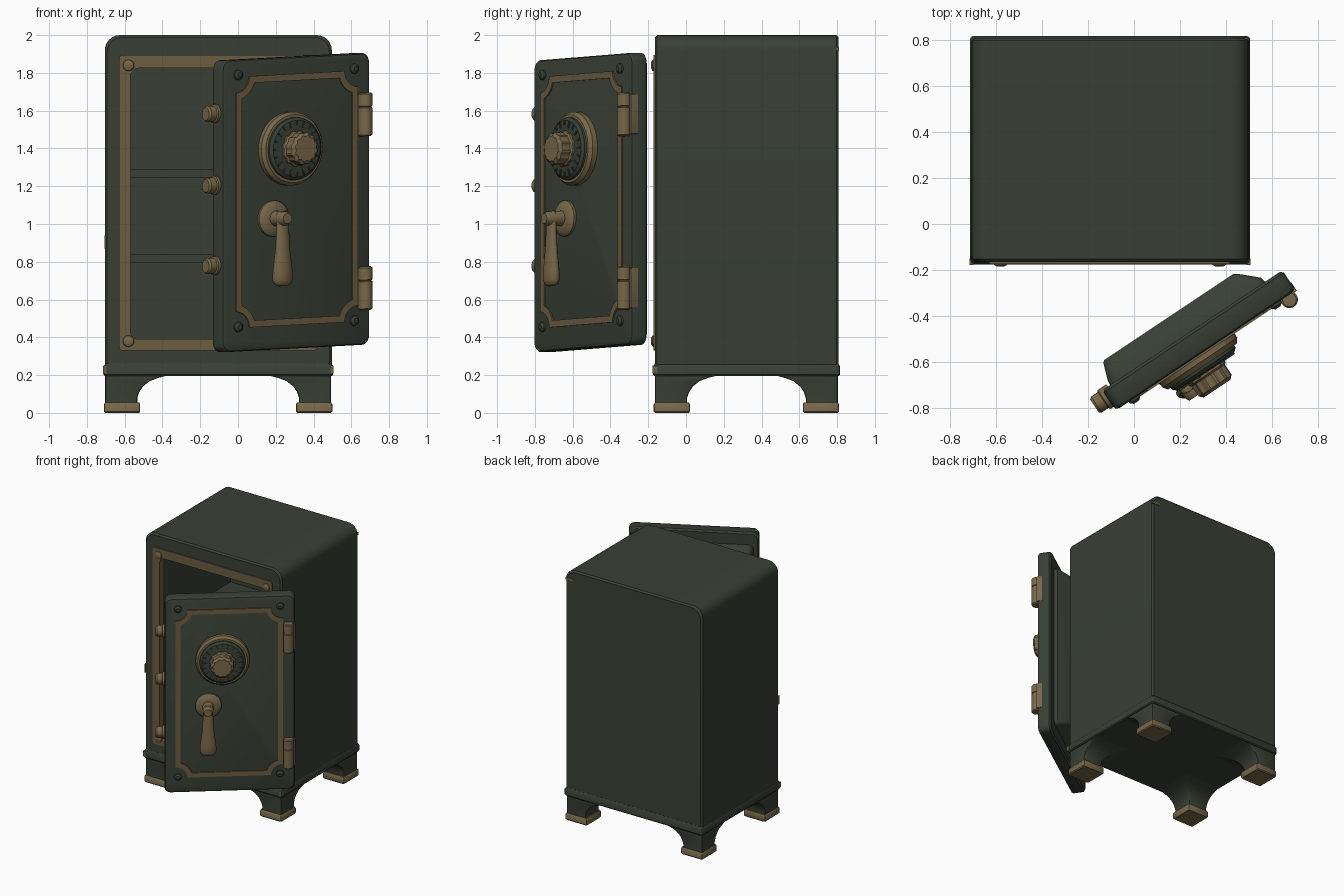
import bpy, bmesh, math
from mathutils import Matrix, Vector

if "Cube" in bpy.data.objects:
    bpy.data.objects.remove(bpy.data.objects["Cube"])


def material(name, rgb):
    m = bpy.data.materials.new(name)
    m.diffuse_color = (*rgb, 1)
    m.use_nodes = True
    m.node_tree.nodes["Principled BSDF"].inputs["Base Color"].default_value = m.diffuse_color
    return m


GREEN = material("dark green paint", (0.040, 0.051, 0.036))
BRASS = material("aged brass", (0.185, 0.137, 0.066))
TRIM = material("dull brass trim", (0.150, 0.110, 0.052))

# Door space: x along the door, y into the door, z up (with a slight sag)
DOOR = Matrix(((0.832, -0.555, 0, -0.08),
               (0.555, 0.832, 0, -0.81),
               (0.045, 0, 1, 0),
               (0, 0, 0, 1)))
WORLD = Matrix.Identity(4)


def loft(name, loops, mat, M=WORLD, wrap=False, angle=35):
    """Skin a list of equal-length loops; cap the ends or join them."""
    bm = bmesh.new()
    rows = [[bm.verts.new(M @ Vector(p)) for p in lp] for lp in loops]
    pairs = list(zip(rows, rows[1:]))
    if wrap:
        pairs.append((rows[-1], rows[0]))
    else:
        bm.faces.new(rows[0])
        bm.faces.new(rows[-1])
    for a, b in pairs:
        for i in range(len(a)):
            j = (i + 1) % len(a)
            bm.faces.new((a[i], a[j], b[j], b[i]))
    bmesh.ops.recalc_face_normals(bm, faces=bm.faces)
    me = bpy.data.meshes.new(name)
    bm.to_mesh(me)
    bm.free()
    me.materials.append(mat)
    me.shade_smooth()
    me.set_sharp_from_angle(angle=math.radians(angle))
    ob = bpy.data.objects.new(name, me)
    bpy.context.collection.objects.link(ob)
    return ob


def rrect(a0, a1, b0, b1, r, rb=None, n=6):
    """Rounded rectangle; rb is the radius of the two lower corners."""
    rb = r if rb is None else rb
    pts = []
    for k, (sx, sy) in enumerate(((1, 1), (-1, 1), (-1, -1), (1, -1))):
        q = r if sy > 0 else rb
        ca = a1 - q if sx > 0 else a0 + q
        cb = b1 - q if sy > 0 else b0 + q
        for i in range(n + 1):
            t = math.pi / 2 * (k + i / n)
            pts.append((ca + q * math.cos(t), cb + q * math.sin(t)))
    return pts


def xz(pts, y):
    return [(a, y, b) for a, b in pts]


def xy(pts, z):
    return [(a, b, z) for a, b in pts]


def box(name, x0, x1, y0, y1, z0, z1, mat, M=WORLD, r=0.004):
    p = rrect(x0, x1, z0, z1, r, n=2)
    return loft(name, [xz(p, y0), xz(p, y1)], mat, M)


def lathe(name, c, axis, profile, mat, M=WORLD, seg=32, flute=0):
    """Turned part: profile is (radius, distance along axis)."""
    ax = Vector(axis)
    e1 = ax.orthogonal().normalized()
    e2 = ax.cross(e1)
    loops = []
    for r, h in profile:
        lp = []
        for i in range(seg):
            t = 2 * math.pi * i / seg
            q = r - (flute if i % 4 > 1 else 0)
            lp.append(Vector(c) + ax * h + e1 * q * math.cos(t) + e2 * q * math.sin(t))
        loops.append(lp)
    return loft(name, loops, mat, M)


OUT = (0, -1, 0)
CX = -0.105

# --- Cabinet: hollow shell made in one skin from back to cavity back
def shell(i, y):
    return xz(rrect(-0.705 + i, 0.497 - i, 0.25 + i, 2.0 - i, 0.08, 0.01), y)


cav = rrect(-0.57, 0.36, 0.39, 1.825, 0.04)
loft("cabinet", [shell(0.012, 0.808), shell(0, 0.796), shell(0, -0.153),
                 shell(0.012, -0.165), xz(cav, -0.165), xz(cav, 0.72)], GREEN)
for z in (0.795, 1.245):
    box("shelf", -0.572, 0.362, 0.02, 0.725, z, z + 0.045, GREEN)

# Brass surround of the opening, with domed studs
fo = rrect(-0.63, 0.42, 0.33, 1.895, 0.02)
fi = rrect(-0.57, 0.36, 0.39, 1.825, 0.045)
loft("opening_trim", [xz(fo, -0.16), xz(fo, -0.173), xz(fi, -0.173), xz(fi, -0.13)],
     TRIM, wrap=True)
for x in (CX - 0.475, CX + 0.475):
    for z in (0.38, 1.84):
        lathe("opening_stud", (x, -0.17, z), OUT,
              [(0.032, 0), (0.028, 0.008), (0.015, 0.015)], BRASS, seg=16)

# --- Base moulding
def base(i, z):
    return xy(rrect(-0.712 + i, 0.504 - i, -0.175 + i, 0.816 - i, 0.015, n=3), z)


loft("base_moulding", [base(0.006, 0.195), base(0, 0.203), base(0, 0.245), base(0.012, 0.265)], GREEN)

# --- Feet: flared legs growing towards the middle, on brass pads
for sx in (-1, 1):
    for sy in (-1, 1):
        def foot(w, z, o=0.0):
            xo, yo = CX + sx * (0.598 + o), 0.32 + sy * (0.484 + o)
            xi, yi = xo - sx * w, yo - sy * w
            return xy(rrect(min(xo, xi), max(xo, xi), min(yo, yi), max(yo, yi), 0.012, n=2), z)
        loft("leg", [foot(0.17, 0.045), foot(0.17, 0.08), foot(0.18, 0.11), foot(0.20, 0.14),
                     foot(0.235, 0.168), foot(0.28, 0.185), foot(0.33, 0.198)], GREEN)
        loft("foot_pad", [foot(0.18, 0), foot(0.192, 0.008, 0.007),
                          foot(0.192, 0.045, 0.007), foot(0.18, 0.055)], BRASS)

# Worn paint chips on exposed edges
for x in (-0.7145, 0.4885):
    box("worn_chip", x, x + 0.018, -0.1775, -0.15, 0.208, 0.25, TRIM)
box("worn_chip", -0.7075, -0.70, -0.167, -0.14, 0.87, 0.94, TRIM)
box("worn_chip", 0.43, 0.495, 0.79, 0.8105, 1.915, 1.935, TRIM)

# --- Door slab and the tapered plug behind it
def slab(i, y):
    return xz(rrect(i, 0.94 - i, 0.32 + i, 1.865 - i, 0.045), y)


loft("door", [slab(0.012, 0.105), slab(0, 0.093), slab(0, 0.018),
              slab(0.006, 0.006), slab(0.02, 0)], GREEN, DOOR)
loft("door_plug", [xz(rrect(0.04, 0.85, 0.42, 1.77, 0.04), 0.10),
                   xz(rrect(0.045, 0.845, 0.425, 1.765, 0.04), 0.13),
                   xz(rrect(0.07, 0.77, 0.455, 1.735, 0.03), 0.20),
                   xz(rrect(0.08, 0.755, 0.465, 1.725, 0.03), 0.21)], GREEN, DOOR)


# Brass border with scooped corners
def scooped(d, y, a=0.387, b=0.665, r=0.085, n=8):
    pts = []
    t0 = math.asin(d / (r + d))
    for k, (sx, sz) in enumerate(((1, 1), (-1, 1), (-1, -1), (1, -1))):
        arc = []
        for i in range(n + 1):
            t = t0 + (math.pi / 2 - 2 * t0) * i / n
            arc.append((0.467 + sx * (a - (r + d) * math.sin(t)), y,
                        1.11 + sz * (b - (r + d) * math.cos(t))))
        pts += arc if k % 2 == 0 else arc[::-1]
    return pts


loft("door_border", [scooped(0, 0.01), scooped(0, -0.008),
                     scooped(0.036, -0.008), scooped(0.036, 0.01)], TRIM, DOOR, wrap=True)
for x in (0.096, 0.835):
    for z in (0.45, 1.785):
        lathe("door_stud", (x, 0, z), OUT,
              [(0.028, -0.005), (0.026, 0.01), (0.013, 0.02)], GREEN, DOOR, seg=16)

# --- Combination dial with tick marks and fluted knob
D = (0.42, 0, 1.38)
lathe("dial_ring", D, OUT, [(0.195, -0.005), (0.195, 0.03), (0.18, 0.05), (0.16, 0.05)], BRASS, DOOR, 40)
lathe("dial_face", D, OUT, [(0.168, 0.03), (0.165, 0.062), (0.15, 0.075), (0.09, 0.08)], GREEN, DOOR, 40)
for k in range(20):
    t = 2 * math.pi * k / 20
    place = DOOR @ Matrix.Translation(D) @ Matrix.Rotation(t, 4, 'Y')
    box("dial_tick", -0.004, 0.004, -0.083, -0.075, 0.115 if k % 2 else 0.125, 0.148,
        GREEN, place, 0.001)
lathe("dial_knob", D, OUT, [(0.098, 0.07), (0.095, 0.09), (0.086, 0.098), (0.086, 0.15), (0.07, 0.165)],
      BRASS, DOOR, 48, 0.006)

# --- Lever handle
H = (0.317, 0, 1.015)
lathe("handle_rosette", H, OUT, [(0.095, -0.005), (0.095, 0.014), (0.08, 0.028), (0.05, 0.036)], BRASS, DOOR)
lathe("handle_shaft", H, OUT, [(0.042, 0.02), (0.038, 0.12), (0.028, 0.142)], BRASS, DOOR, 20)
lever = []
for z, w in ((1.055, 0.022), (1.04, 0.036), (0.98, 0.036), (0.85, 0.044),
             (0.74, 0.058), (0.69, 0.06), (0.667, 0.048), (0.657, 0.025)):
    lever.append([(0.317 + w * math.cos(t * math.pi / 8), -0.095 + 0.6 * w * math.sin(t * math.pi / 8), z)
                  for t in range(16)])
loft("handle_lever", lever, BRASS, DOOR, angle=50)

# --- Hinge barrels with their leaves
for z in (0.62, 1.54):
    lathe("hinge_barrel", (0.895, -0.018, z), (0, 0, 1),
          [(0.03, -0.115), (0.037, -0.108), (0.037, 0.035), (0.032, 0.038),
           (0.032, 0.042), (0.037, 0.045), (0.037, 0.108), (0.03, 0.115)], BRASS, DOOR, 20)
    box("hinge_leaf", 0.86, 0.943, -0.004, 0.04, z - 0.105, z + 0.105, BRASS, DOOR)

# --- Locking bolts on the free edge
for z in (0.78, 1.205, 1.585):
    lathe("locking_bolt", (0.03, 0.068, z), (-1, 0, 0),
          [(0.05, 0), (0.05, 0.045), (0.042, 0.05), (0.042, 0.085), (0.034, 0.095)], BRASS, DOOR, 20)
